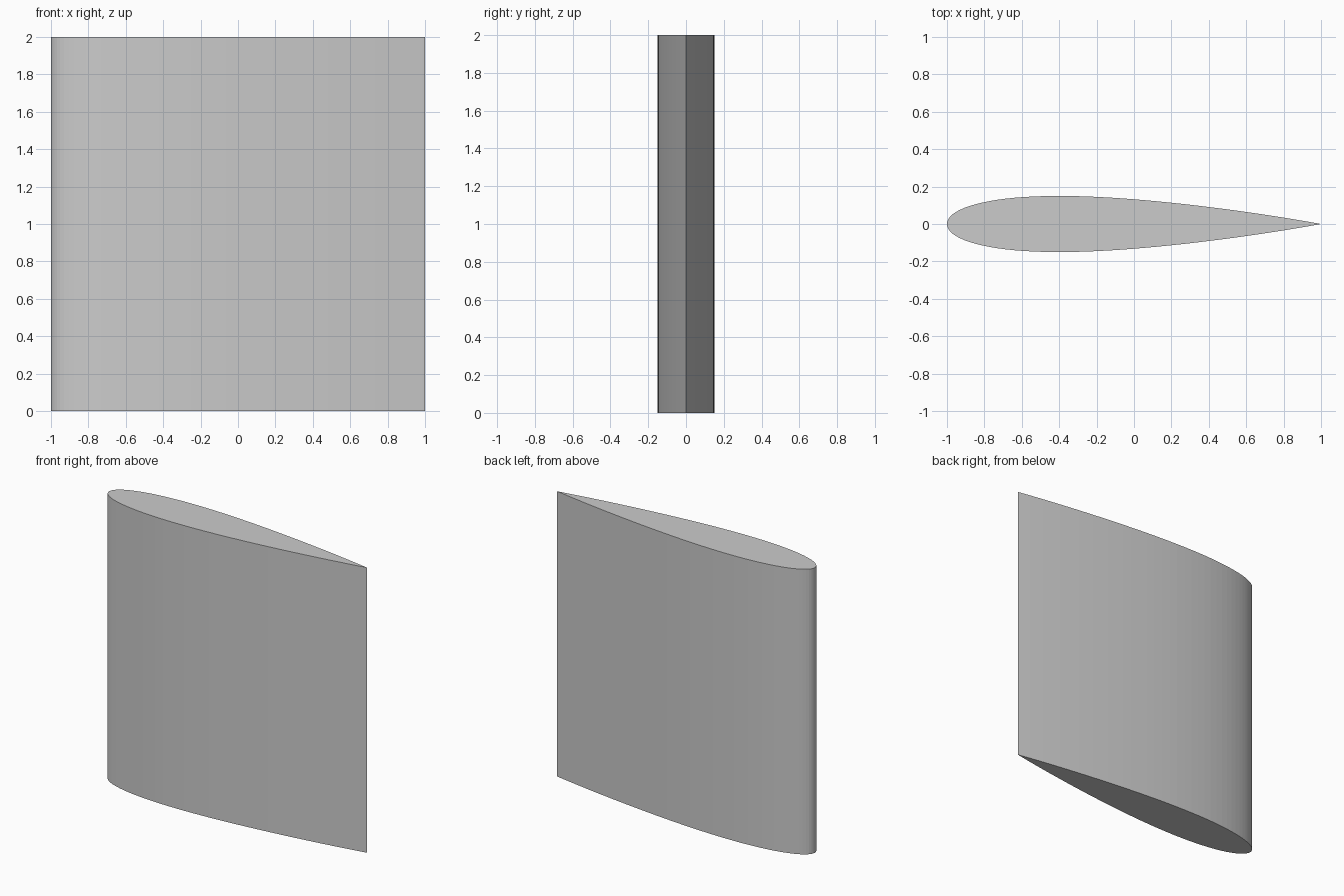
import bpy
import bmesh
import math

cube = bpy.data.objects.get("Cube")
if cube:
    bpy.data.objects.remove(cube, do_unlink=True)

CHORD, SPAN, THICKNESS = 2.0, 2.0, 0.15
STEPS = 50


def half_thickness(t):
    """Symmetric airfoil half thickness at chord fraction t, closed at the tail."""
    return 5 * THICKNESS * (0.2969 * math.sqrt(t) - 0.126 * t - 0.3516 * t**2
                            + 0.2843 * t**3 - 0.1036 * t**4)


# Outline: lower side nose to tail, then upper side back, denser at both ends
stations = [(1 - math.cos(math.pi * i / STEPS)) / 2 for i in range(STEPS + 1)]
lower = [(t, -half_thickness(t)) for t in stations]
lower[-1] = (1.0, 0.0)
upper = [(t, -y) for t, y in reversed(lower[1:-1])]

# Wing section: extrude the outline straight up
bm = bmesh.new()
ring = [bm.verts.new(((t - 0.5) * CHORD, y * CHORD, 0)) for t, y in lower + upper]
base = bm.faces.new(ring)
extruded = bmesh.ops.extrude_face_region(bm, geom=[base], use_keep_orig=True)
top_verts = [v for v in extruded["geom"] if isinstance(v, bmesh.types.BMVert)]
bmesh.ops.translate(bm, vec=(0, 0, SPAN), verts=top_verts)
bmesh.ops.recalc_face_normals(bm, faces=bm.faces[:])

mesh = bpy.data.meshes.new("wing_section")
bm.to_mesh(mesh)
bm.free()
wing = bpy.data.objects.new("wing_section", mesh)
bpy.context.collection.objects.link(wing)
